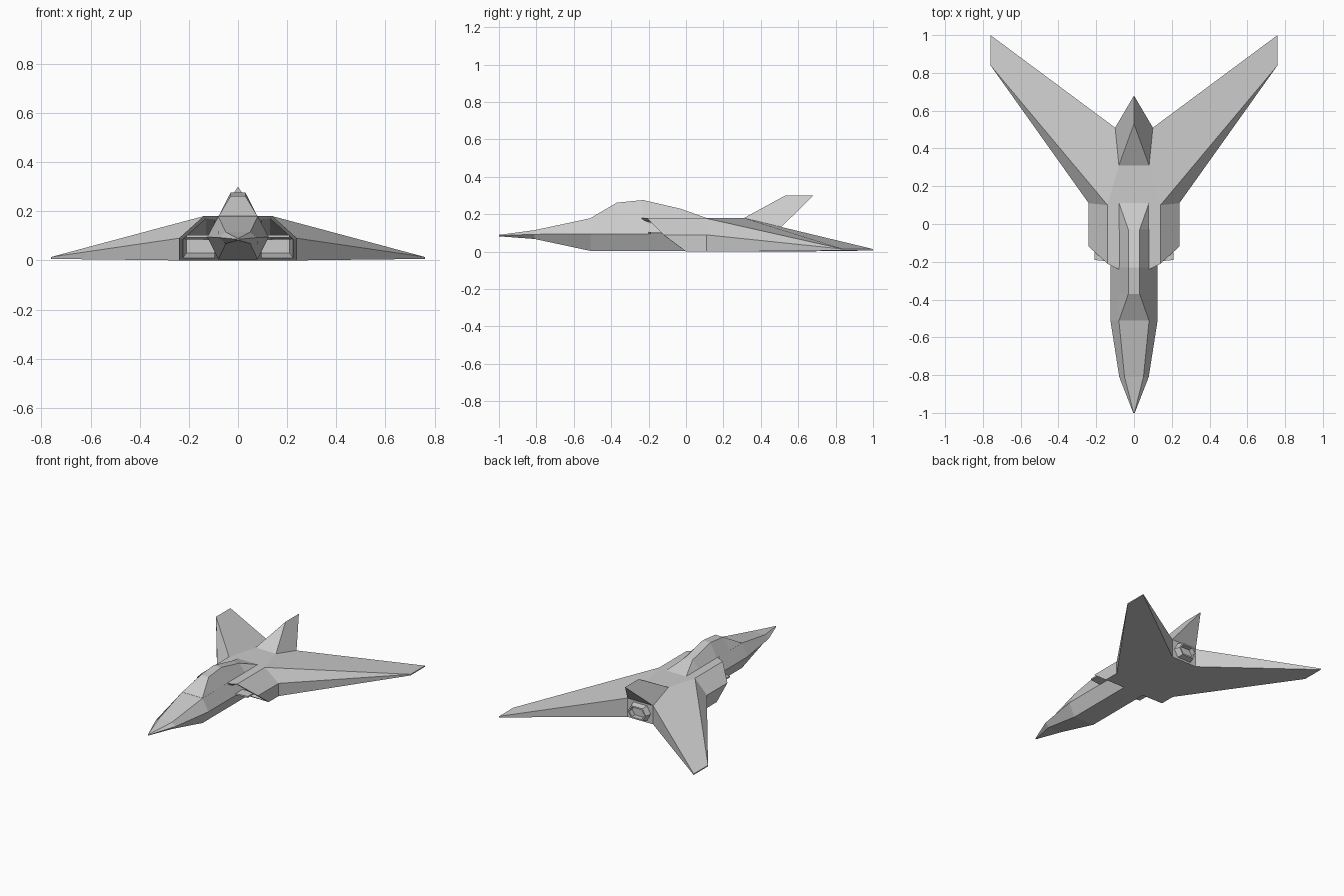
import bpy, bmesh

if "Cube" in bpy.data.objects:
    bpy.data.objects.remove(bpy.data.objects["Cube"])


def make(name, verts, faces, mirror=False, duct_face=None):
    bm = bmesh.new()
    vs = [bm.verts.new(v) for v in verts]
    fs = [bm.faces.new([vs[i] for i in f]) for f in faces]
    bm.normal_update()
    if duct_face is not None:
        # Sink an inset opening into the chosen face
        f = fs[duct_face]
        bmesh.ops.inset_individual(bm, faces=[f], thickness=0.016, use_even_offset=True)
        out = bmesh.ops.extrude_discrete_faces(bm, faces=[f])
        new = out["faces"][0]
        for v in new.verts:
            v.co.y = 0.08
            v.co.z = min(max(v.co.z, 0.03), 0.085)
            v.co.x = min(v.co.x, 0.21)
    bmesh.ops.recalc_face_normals(bm, faces=bm.faces[:])
    me = bpy.data.meshes.new(name)
    bm.to_mesh(me)
    bm.free()
    ob = bpy.data.objects.new(name, me)
    bpy.context.collection.objects.link(ob)
    if mirror:
        ob.modifiers.new("mirror", 'MIRROR').use_axis[0] = True
    return ob


def loft(name, rings, cap=True):
    n = len(rings[0])
    verts = [p for r in rings for p in r]
    faces = [(k * n + i, k * n + (i + 1) % n, (k + 1) * n + (i + 1) % n, (k + 1) * n + i)
             for k in range(len(rings) - 1) for i in range(n)]
    if cap:
        faces += [tuple(range(n)), tuple(range(len(verts) - n, len(verts)))]
    return make(name, verts, faces)


def hexagon(y, top, zt, mid, zm, bot, zb):
    return [(top, y, zt), (mid, y, zm), (bot, y, zb), (-bot, y, zb), (-mid, y, zm), (-top, y, zt)]


# Forward fuselage and pointed nose
loft("fuselage", [
    hexagon(-1.0, .002, .09, .004, .086, .002, .082),
    hexagon(-0.81, .05, .115, .078, .093, .05, .068),
    hexagon(-0.51, .08, .179, .125, .095, .08, .004),
    hexagon(0.05, .08, .179, .125, .095, .08, .004)])

# Faceted canopy
loft("canopy", [[(-.08, y, .178), (-w, y, z), (w, y, z), (.08, y, .178)] for y, w, z in (
    (-.51, .079, .18), (-.37, .03, .262), (-.23, .03, .276), (-.03, .03, .23), (.11, .079, .18))])

# Body and swept wing (one half, mirrored) with sunken air intake
half = [
    (0, -.24, .18), (.08, -.24, .18), (.14, -.21, .18), (.14, .10, .18), (.08, .31, .18), (0, .31, .18),
    (.24, -.12, .09), (.24, .11, .09), (.24, 0, 0), (.24, .11, 0), (.08, 0, 0), (0, 0, 0),
    (.76, .84, .014), (.76, 1, .014), (.76, .84, .006), (.76, 1, .006),
    (.10, .51, .132), (.10, .51, 0), (0, .51, 0), (0, .51, .132)]
make("body_and_wings", half, [
    (1, 2, 6, 8, 10),
    (0, 1, 2, 3, 4, 5),
    (2, 6, 7, 3), (6, 8, 9, 7),
    (3, 7, 12), (7, 9, 14, 12),
    (3, 12, 13, 16, 4), (4, 16, 19, 5),
    (12, 14, 15, 13), (13, 15, 17, 16), (16, 17, 18, 19),
    (11, 10, 8, 9, 17, 18), (9, 14, 15, 17),
    (0, 1, 10, 11)], mirror=True, duct_face=0)

# Small splitter plates in the intakes
plate = [(.12, -.20), (.21, -.19), (.21, -.12), (.12, -.12)]
make("intake_splitter", [(x, y, z) for z in (.094, .104) for x, y in plate],
     [(0, 1, 2, 3), (4, 5, 6, 7)] + [(i, (i + 1) % 4, (i + 1) % 4 + 4, i + 4) for i in range(4)],
     mirror=True)

# Tail fin
make("tail_fin", [(-.08, .31, .18), (.08, .31, .18), (.10, .51, .132), (-.10, .51, .132),
                  (0, .53, .30), (0, .68, .30)],
     [(0, 1, 4), (1, 2, 5, 4), (0, 3, 5, 4), (2, 3, 5), (0, 1, 2, 3)])

# Hollow exhaust nozzle
loft("exhaust_nozzle", [
    hexagon(.50, .055, .12, .085, .066, .055, .012),
    hexagon(.55, .045, .11, .07, .066, .045, .022),
    hexagon(.55, .038, .10, .06, .066, .038, .032),
    hexagon(.515, .038, .10, .06, .066, .038, .032)])
